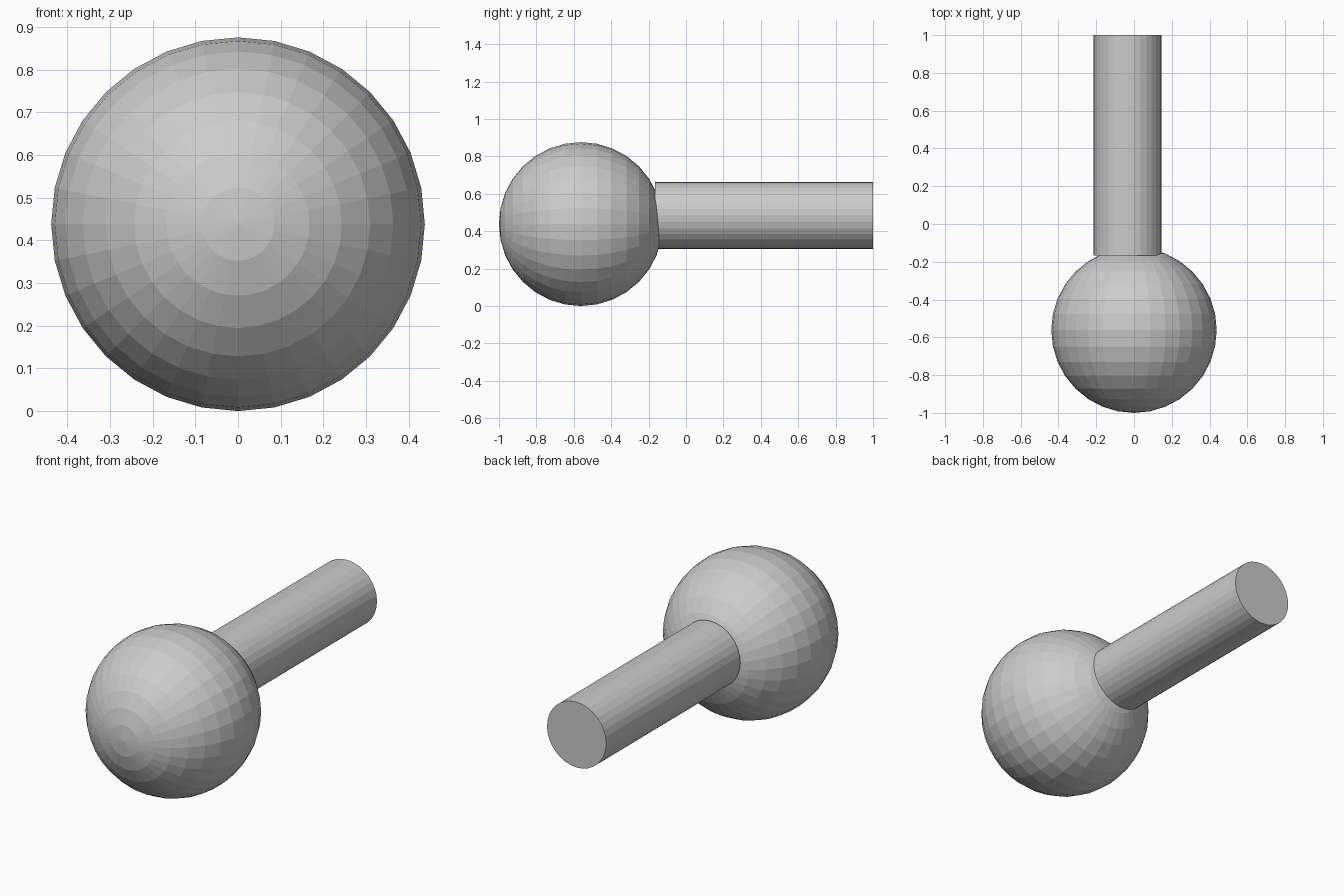
import bpy
from math import pi

if "Cube" in bpy.data.objects:
    bpy.data.objects.remove(bpy.data.objects["Cube"])

# Ball head: poles along y, flat-shaded
R = 0.438
bpy.ops.mesh.primitive_uv_sphere_add(segments=32, ring_count=16, radius=R,
                                     location=(0, -1 + R, R), rotation=(pi / 2, 0, 0))
bpy.context.object.name = "ball_head"

# Straight handle, slightly off-centre, its flat end just biting into the ball
start, end = -0.167, 1.0
bpy.ops.mesh.primitive_cylinder_add(vertices=32, radius=0.18, depth=end - start,
                                    location=(-0.034, (start + end) / 2, 0.484),
                                    rotation=(pi / 2, 0, 0))
bpy.context.object.name = "handle"
